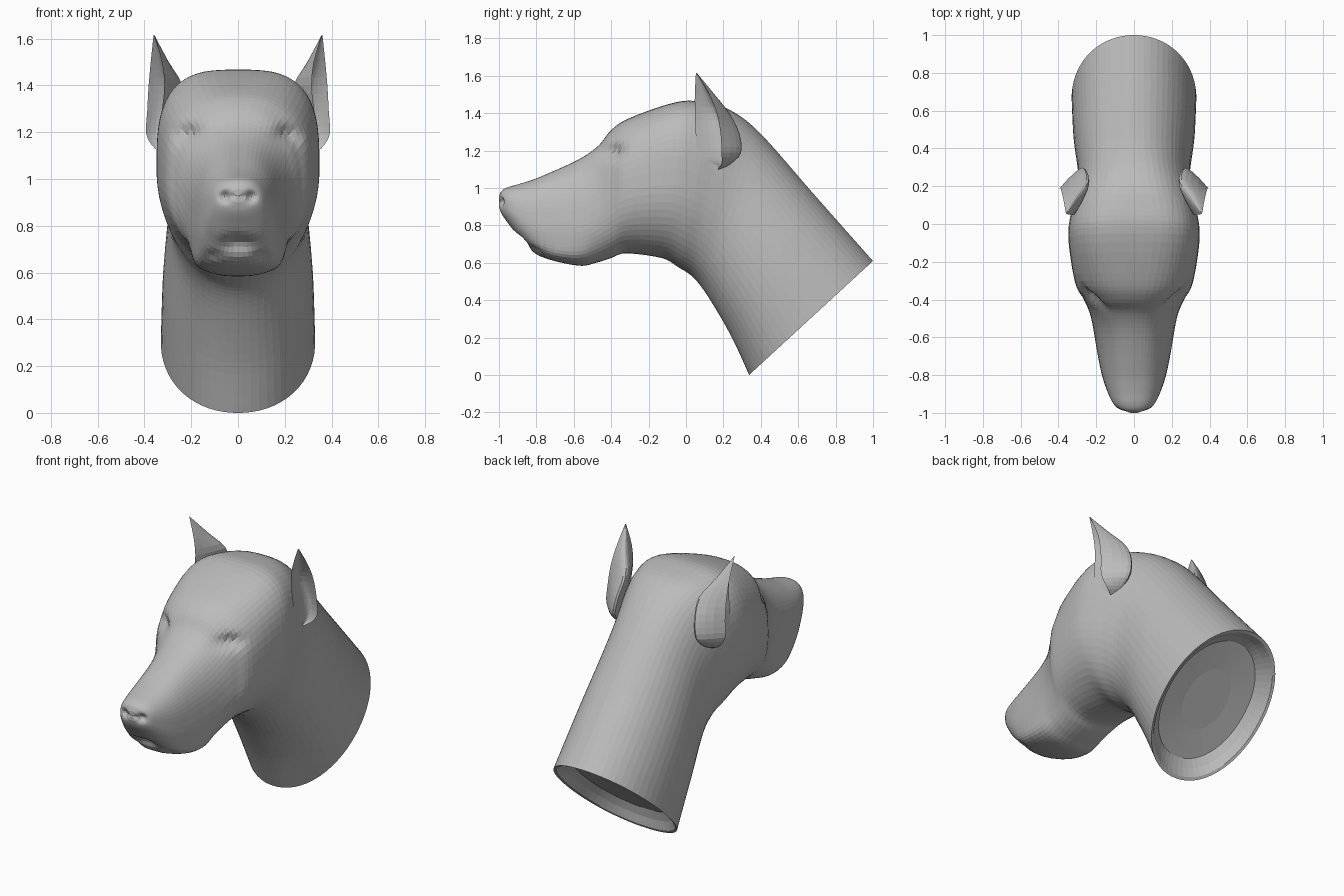
import bpy, bmesh, math
from mathutils import Vector

if "Cube" in bpy.data.objects:
    bpy.data.objects.remove(bpy.data.objects["Cube"])

grey = bpy.data.materials.new("grey clay")
grey.diffuse_color = (0.5, 0.5, 0.5, 1)
grey.use_nodes = True
grey.node_tree.nodes["Principled BSDF"].inputs["Base Color"].default_value = grey.diffuse_color


def finish(bm, name):
    bmesh.ops.recalc_face_normals(bm, faces=bm.faces)
    mesh = bpy.data.meshes.new(name)
    bm.to_mesh(mesh)
    bm.free()
    mesh.materials.append(grey)
    ob = bpy.data.objects.new(name, mesh)
    bpy.context.collection.objects.link(ob)


def spline(rows, steps):
    """Smooth curve through rows of numbers."""
    out = []
    for i in range(len(rows) - 1):
        a, b, c, d = (rows[max(0, min(len(rows) - 1, i + j))] for j in (-1, 0, 1, 2))
        for s in range(steps):
            t = s / steps
            out.append([0.5 * (2 * q + (r - p) * t + (2 * p - 5 * q + 4 * r - u) * t * t
                               + (3 * q - p - 3 * r + u) * t ** 3)
                        for p, q, r, u in zip(a, b, c, d)])
    return out + [list(rows[-1])]


def loft(bm, loops):
    """Skin closed loops of points and close both ends."""
    rings = [[bm.verts.new(p) for p in loop] for loop in loops]
    for a, b in zip(rings, rings[1:]):
        for i in range(len(a)):
            j = (i + 1) % len(a)
            bm.faces.new((a[i], a[j], b[j], b[i]))
    for ring in (rings[0], rings[-1]):
        tip = bm.verts.new(sum((v.co for v in ring), Vector()) / len(ring))
        for i in range(len(ring)):
            bm.faces.new((ring[i], ring[(i + 1) % len(ring)], tip))


def bump(y, centre, width):
    return math.exp(-((y - centre) / width) ** 2)


# Head and neck sections: top y, top z, bottom y, bottom z, half width
SECTIONS = [
    (-1.0, .955, -1.0, .90, .035),
    (-.985, .985, -.985, .86, .075),
    (-.95, 1.005, -.95, .81, .11),
    (-.88, 1.025, -.88, .72, .143),
    (-.78, 1.06, -.78, .635, .172),
    (-.58, 1.15, -.58, .585, .207),
    (-.47, 1.225, -.48, .60, .232),
    (-.40, 1.31, -.40, .625, .265),
    (-.30, 1.375, -.32, .65, .312),
    (-.05, 1.46, -.13, .625, .347),
    (.10, 1.458, -.04, .575, .338),
    (.24, 1.415, .04, .52, .312),
    (.40, 1.29, .12, .415, .295),
    (.69, .96, .24, .21, .32),
    (1.0, .61, .337, 0, .33),
]
AROUND = 60


def section_loop(row):
    ty, tz, by, bz, w = row
    # Squarer crown, squarer muzzle with hanging lips, round neck
    up = 2.05 + 1.1 * bump(ty, -.02, .32) + .45 * bump(ty, -.75, .3)
    low = 2.1 + .7 * bump(ty, -.7, .32)
    flare = .13 * bump(ty, -.66, .22)
    pts = []
    for i in range(AROUND):
        a = 2 * math.pi * (i + .5) / AROUND
        c, s = math.cos(a), math.sin(a)
        e = 2 / (up if s > 0 else low)
        x = math.copysign(abs(c) ** e, c)
        h = math.copysign(abs(s) ** e, s)
        t = (1 + h) / 2
        pts.append(Vector((w * x * (1 - flare * h), by + (ty - by) * t, bz + (tz - bz) * t)))
    return pts


bm = bmesh.new()
loops = [section_loop(r) for r in spline(SECTIONS, 5)]

# Hollow at the cut end of the neck
rim = loops[-1]
centre = sum(rim, Vector()) / AROUND
inward = Vector((0, -.68, .73))
for scale, depth in ((.96, .005), (.88, .045), (.78, .08), (.4, .09)):
    loops.append([centre + (p - centre) * scale + inward * depth for p in rim])
loft(bm, loops)

# Sculpted dents and bumps, mirrored in x: centre, radii, push
DENTS = [
    ((.21, -.38, 1.19), (.07, .08, .035), (-.022, .028, 0)),    # eye slit
    ((.055, -.99, .925), (.024, .05, .022), (0, .028, 0)),      # nostril
    ((0, -.90, .715), (.07, .08, .035), (0, .035, .012)),       # mouth
    ((.11, -.85, .665), (.04, .07, .025), (0, .018, .01)),      # mouth corner
    ((.18, -.70, .63), (.07, .18, .06), (.02, 0, -.012)),       # jowl
]
for v in bm.verts:
    side = 1 if v.co.x >= 0 else -1
    p = Vector((abs(v.co.x), v.co.y, v.co.z))
    move = Vector()
    for c, r, push in DENTS:
        move += Vector(push) * math.exp(-sum(((p[k] - c[k]) / r[k]) ** 2 for k in range(3)))
    v.co += Vector((move.x * side, move.y, move.z))
finish(bm, "head_and_neck")

# Ear sections: z, front edge x y, back x y, outer edge x y
EAR = [
    (1.10, .29, .12, .27, .20, .31, .17),
    (1.13, .325, .085, .25, .27, .355, .19),
    (1.19, .33, .06, .23, .35, .392, .19),
    (1.29, .325, .052, .21, .34, .388, .185),
    (1.40, .315, .048, .20, .27, .382, .165),
    (1.50, .325, .047, .28, .17, .373, .125),
    (1.615, .358, .053, .357, .058, .361, .058),
]


def ear_loop(row, side):
    z = row[0]
    f, b, o = (Vector(row[i:i + 2]) for i in (1, 3, 5))
    mid = (f + o) / 2

    def arc(depth, t):
        ctrl = mid + (b - mid) * depth
        return f * (1 - t) ** 2 + ctrl * 2 * t * (1 - t) + o * t * t
    pts = [arc(1.45, i / 10) for i in range(11)] + [arc(.62, i / 10) for i in range(9, 0, -1)]
    return [Vector((p.x * side, p.y, z)) for p in pts]


for side, name in ((1, "ear_right"), (-1, "ear_left")):
    bm = bmesh.new()
    loft(bm, [ear_loop(r, side) for r in spline(EAR, 3)])
    finish(bm, name)
